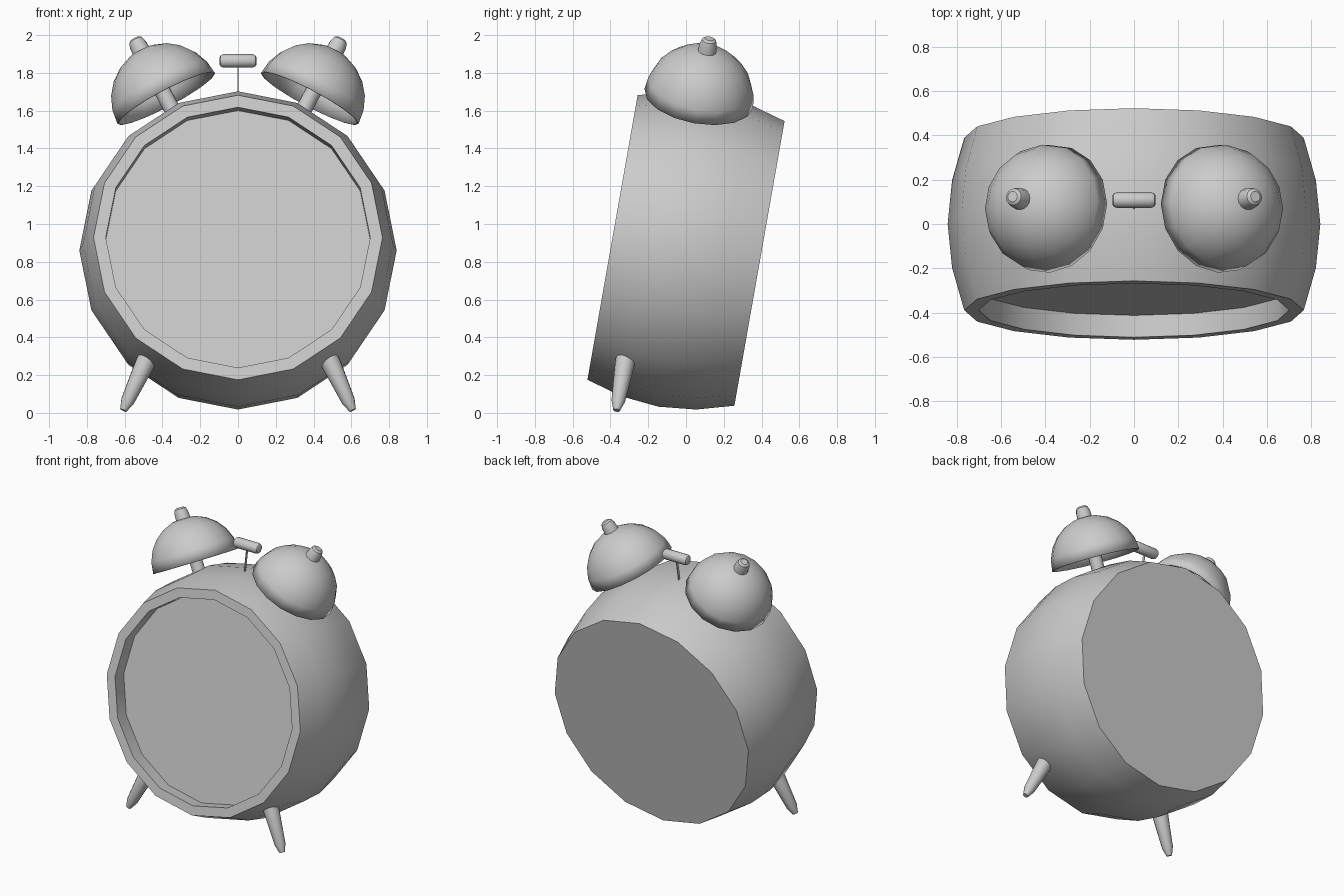
import bpy, bmesh, math
from mathutils import Matrix, Vector

if "Cube" in bpy.data.objects:
    bpy.data.objects.remove(bpy.data.objects["Cube"])

# Whole clock leans back 10 degrees about the case centre
LEAN = Matrix.Translation((0, 0, 0.86)) @ Matrix.Rotation(math.radians(-10), 4, 'X')


def finish(name, bm, local):
    bm.transform(LEAN @ local)
    me = bpy.data.meshes.new(name)
    bm.to_mesh(me)
    bm.free()
    ob = bpy.data.objects.new(name, me)
    bpy.context.collection.objects.link(ob)
    bpy.ops.object.select_all(action='DESELECT')
    ob.select_set(True)
    bpy.context.view_layer.objects.active = ob
    bpy.ops.object.shade_smooth_by_angle(angle=math.radians(35))
    return ob


def lathe(name, profile, origin, axis, segs=16, closed=True):
    """Spin (radius, height) points around an axis through origin."""
    bm = bmesh.new()
    rings = []
    for r, h in profile:
        if r < 1e-5:
            rings.append([bm.verts.new((0, 0, h))] * segs)
        else:
            rings.append([bm.verts.new((r * math.cos(a), r * math.sin(a), h))
                          for a in (2 * math.pi * i / segs for i in range(segs))])
    for a, b in zip(rings, rings[1:]):
        for i in range(segs):
            j = (i + 1) % segs
            bm.faces.new(list(dict.fromkeys((a[i], a[j], b[j], b[i]))))
    if closed:
        for ring in (rings[0], rings[-1]):
            if ring[0] is not ring[1]:
                bm.faces.new(ring)
    bmesh.ops.recalc_face_normals(bm, faces=bm.faces)
    turn = Vector((0, 0, 1)).rotation_difference(Vector(axis)).to_matrix().to_4x4()
    return finish(name, bm, Matrix.Translation(origin) @ turn)


# Barrel case with recessed dial
lathe("case", [(0.70, -0.295), (0.70, -0.395), (0.765, -0.395), (0.82, -0.2),
               (0.84, 0), (0.82, 0.2), (0.765, 0.395)], (0, 0, 0), (0, 1, 0))

tilt = math.radians(27.5)
R = 0.292
dome = [(R * math.cos(t), R * math.sin(t)) for t in
        (math.pi / 2 * i / 6 for i in range(6))] + [(0, R)]

for side, s in (("left", -1), ("right", 1)):
    # Bell, its post and its top knob share one axis
    centre = (0.38 * s, -0.073, 0.805)
    axis = (s * math.sin(tilt), 0, math.cos(tilt))
    bell = lathe(side + "_bell", dome, centre, axis, closed=False)
    shell = bell.modifiers.new("shell", 'SOLIDIFY')
    shell.thickness = 0.008
    lathe(side + "_bell_post", [(0.043, -0.15), (0.043, 0.28)], centre, axis)
    lathe(side + "_bell_knob", [(0.05, 0.26), (0.046, 0.325), (0.038, 0.352), (0.024, 0.362)],
          centre, axis)
    # Tapered foot, buried in the case at the top
    lathe(side + "_foot", [(0.052, 0), (0.052, 0.14), (0.036, 0.36), (0.018, 0.415)],
          (0.435 * s, -0.215, -0.52), (0.415 * s, 0, -0.91))

# Hammer head with rounded ends
lathe("hammer_head", [(0.018, -0.098), (0.03, -0.092), (0.036, -0.078), (0.036, 0.078),
                      (0.03, 0.092), (0.018, 0.098)], (0, -0.068, 1.007), (1, 0, 0))

# Flat hammer strip
bm = bmesh.new()
bmesh.ops.create_cube(bm, size=1)
finish("hammer_rod", bm, Matrix.Translation((0, -0.068, 0.9)) @ Matrix.Diagonal((0.005, 0.018, 0.2, 1)))
